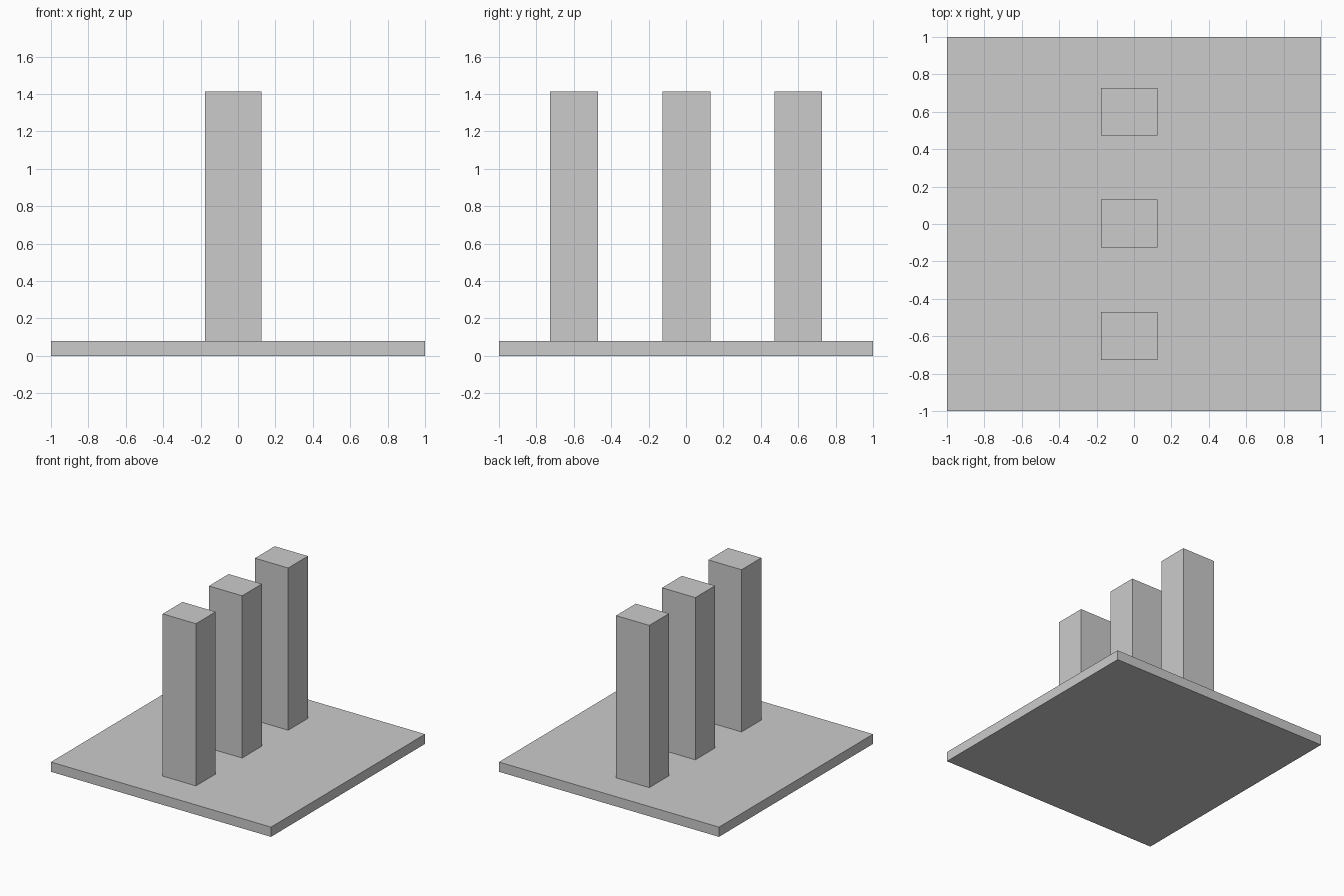
import bpy

if "Cube" in bpy.data.objects:
    bpy.data.objects.remove(bpy.data.objects["Cube"])


def box(name, center, size):
    bpy.ops.mesh.primitive_cube_add(size=1, location=center)
    obj = bpy.context.object
    obj.name = name
    obj.scale = size
    bpy.ops.object.transform_apply(location=False, rotation=False, scale=True)
    return obj


# Square base plate
PLATE_H = 0.08
box("base_plate", (0, 0, PLATE_H / 2), (2, 2, PLATE_H))

# Row of three identical pillars standing on the plate
TOP = 1.413
for label, y in (("front", -0.598), ("middle", 0.002), ("back", 0.6)):
    box(f"{label}_pillar", (-0.025, y, (PLATE_H + TOP) / 2),
        (0.302, 0.256, TOP - PLATE_H))
